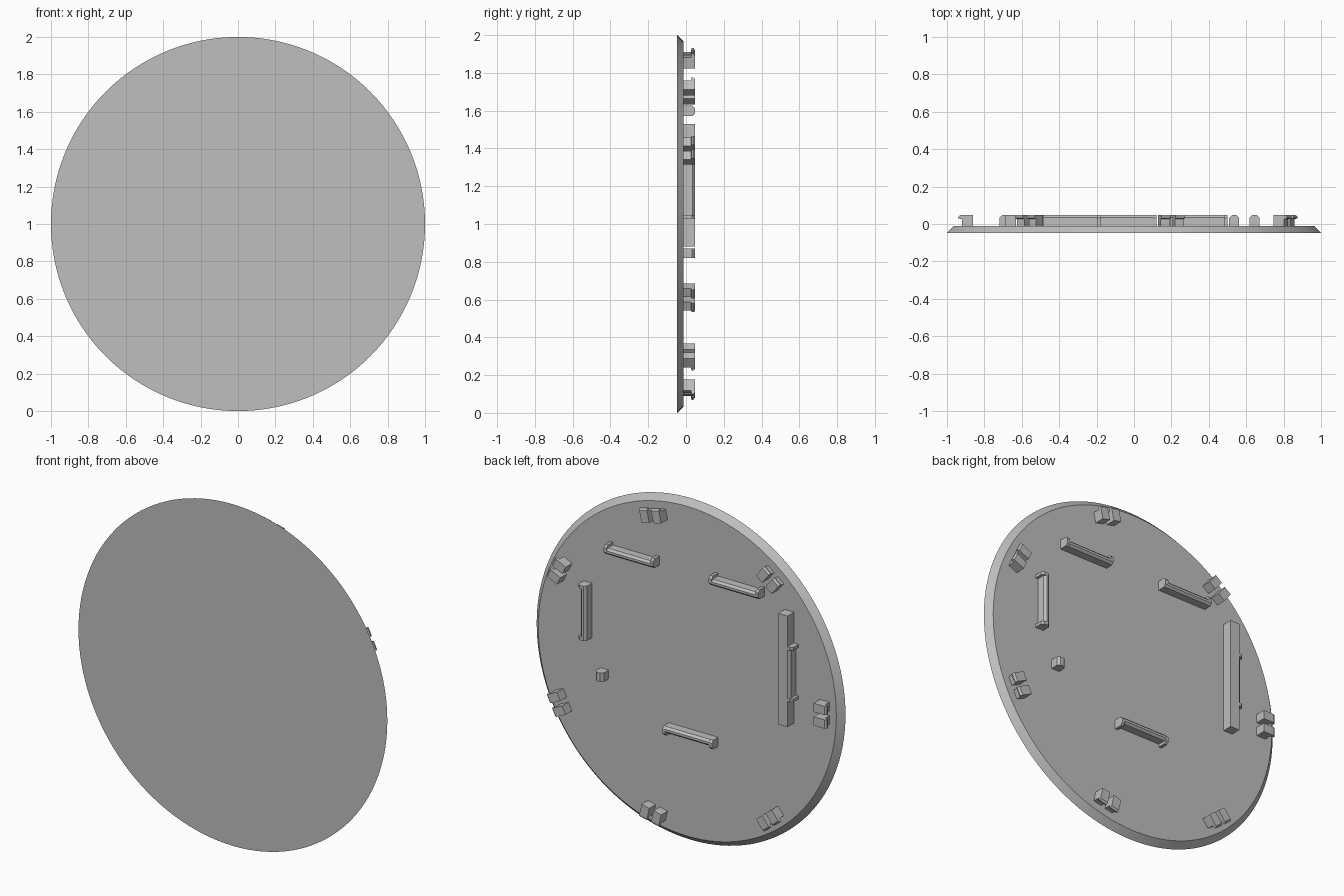
import bpy, bmesh, math
from mathutils import Matrix, Vector

if "Cube" in bpy.data.objects:
    bpy.data.objects.remove(bpy.data.objects["Cube"])

grey = bpy.data.materials.new("plain_grey")
grey.use_nodes = True
COLOUR = (0.52, 0.52, 0.52, 1)
grey.diffuse_color = COLOUR
grey.node_tree.nodes["Principled BSDF"].inputs["Base Color"].default_value = COLOUR

FRONT, BACK, TOP = -0.047, -0.012, 0.047


def finish(name, bm):
    bmesh.ops.recalc_face_normals(bm, faces=bm.faces)
    mesh = bpy.data.meshes.new(name)
    bm.to_mesh(mesh)
    bm.free()
    mesh.materials.append(grey)
    obj = bpy.data.objects.new(name, mesh)
    bpy.context.collection.objects.link(obj)
    return obj


def extrude(bm, profile, a, b, place):
    """Sweep an (outward, y) profile from a to b along the tangent."""
    rings = [[bm.verts.new(place @ Vector((o, y, t))) for o, y in profile] for t in (a, b)]
    bm.faces.new(rings[0])
    bm.faces.new(rings[1])
    n = len(profile)
    for i in range(n):
        j = (i + 1) % n
        bm.faces.new((rings[0][i], rings[0][j], rings[1][j], rings[1][i]))


def placement(x, z, angle):
    # local x points outward, local z runs along the tangent
    return Matrix.Translation((x, 0, z)) @ Matrix.Rotation(-math.radians(angle), 4, 'Y')


def bevelled(inner, outer, c):
    return [(inner, BACK), (outer, BACK), (outer, TOP - c), (outer - c, TOP),
            (inner + c, TOP), (inner, TOP - c)]


# Round plate with a chamfered rear rim
bm = bmesh.new()
bmesh.ops.create_cone(bm, cap_ends=True, segments=128, radius1=1.0, radius2=0.965,
                      depth=BACK - FRONT)
bmesh.ops.transform(bm, verts=bm.verts, matrix=Matrix.Translation((0, (FRONT + BACK) / 2, 1))
                    @ Matrix.Rotation(-math.pi / 2, 4, 'X'))
plate = finish("round_plate", bm)
bpy.context.view_layer.objects.active = plate
plate.select_set(True)
bpy.ops.object.shade_smooth_by_angle(angle=math.radians(30))
plate.select_set(False)


# Rails: bevelled bars, recessed on the outward side between end tabs
def rail(name, x, z, angle, half=0.16, tab=0.018):
    bm = bmesh.new()
    place = placement(x, z, angle)
    extrude(bm, bevelled(-0.027, 0.01, 0.012), -half + tab, half - tab, place)
    for a, b in ((-half, -half + tab), (half - tab, half)):
        extrude(bm, bevelled(-0.027, 0.027, 0.014), a, b, place)
    finish(name, bm)


rail("upper_left_rail", 0.34, 1.60, 90)
rail("upper_right_rail", -0.34, 1.60, 90)
rail("lower_rail", -0.04, 0.64, -90)
rail("left_side_rail", 0.645, 1.19, 0)
rail("right_side_rail", -0.693, 1.19, 180)

# Long block beside the right rail
bm = bmesh.new()
extrude(bm, [(-0.03, BACK), (0.03, BACK), (0.03, TOP), (-0.03, TOP)], -0.325, 0.325,
        placement(-0.66, 1.205, 180))
finish("long_block", bm)

# Small locating peg
bm = bmesh.new()
extrude(bm, bevelled(-0.026, 0.026, 0.014), -0.026, 0.026, placement(0.535, 0.845, 0))
finish("locating_peg", bm)

# Seven snap clips around the rim, each a pair of hooked blocks
hook = [(-0.04, BACK), (0.02, BACK), (0.02, 0.026), (0.04, 0.03), (0.04, 0.038),
        (0.03, TOP), (-0.04, TOP)]
for k in range(7):
    angle = 180 + k * 360 / 7
    r = math.radians(angle)
    bm = bmesh.new()
    place = placement(0.9 * math.cos(r), 1 + 0.9 * math.sin(r), angle)
    for a, b in ((-0.065, -0.014), (0.014, 0.065)):
        extrude(bm, hook, a, b, place)
    finish(f"rim_clip_{k + 1}", bm)
